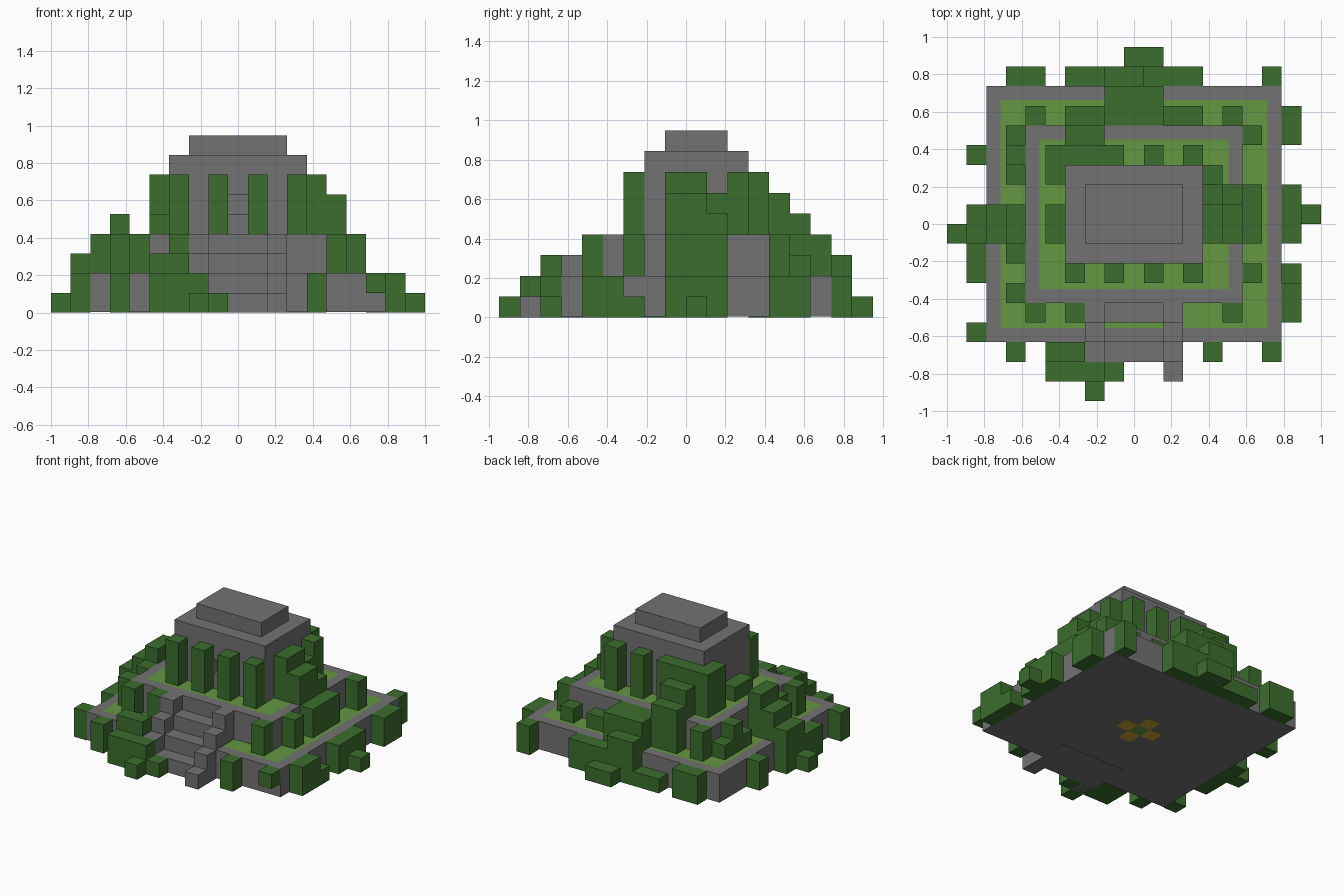
import bpy
import bmesh

cube = bpy.data.objects.get("Cube")
if cube:
    bpy.data.objects.remove(cube)

U = 2 / 19          # size of one block
MID_X, MID_Y = 9.5, 9


def material(name, r, g, b):
    m = bpy.data.materials.new(name)
    m.use_nodes = True
    m.diffuse_color = (r, g, b, 1)
    bsdf = next(n for n in m.node_tree.nodes if n.type == "BSDF_PRINCIPLED")
    bsdf.inputs["Base Color"].default_value = (r, g, b, 1)
    return m


STONE = material("stone grey", 0.17, 0.17, 0.17)
LEAF = material("leaf green", 0.045, 0.155, 0.027)
GRASS = material("grass green", 0.13, 0.31, 0.055)
GOLD = material("gold", 0.6, 0.37, 0.04)


def add_box(bm, x, y, z):
    """Add a box given its block ranges along each axis."""
    for v in bmesh.ops.create_cube(bm, size=1)["verts"]:
        v.co.x = (x[v.co.x > 0] - MID_X) * U
        v.co.y = (y[v.co.y > 0] - MID_Y) * U
        v.co.z = z[v.co.z > 0] * U


def finish(name, bm, *mats):
    mesh = bpy.data.meshes.new(name)
    bm.to_mesh(mesh)
    bm.free()
    for m in mats:
        mesh.materials.append(m)
    obj = bpy.data.objects.new(name, mesh)
    bpy.context.collection.objects.link(obj)


def boxes(name, mat, *ranges):
    bm = bmesh.new()
    for r in ranges:
        add_box(bm, *r)
    finish(name, bm, mat)


def terrace(name, x, y, z):
    """Stone tier whose top is inset with grass inside a paved rim."""
    bm = bmesh.new()
    add_box(bm, x, y, z)
    bm.normal_update()
    top = max(bm.faces, key=lambda f: f.calc_center_median().z)
    bmesh.ops.inset_region(bm, faces=[top], thickness=U)
    top.material_index = 1
    finish(name, bm, STONE, GRASS)


def bush(x, y, top, width=1, depth=1):
    return (x, x + width), (y, y + depth), top


def hedge(name, bottom, *bushes):
    """Leafy blocks that all stand on the same level."""
    boxes(name, LEAF, *[(x, y, (bottom, top)) for x, y, top in bushes])


# Two planted terraces
terrace("lower_terrace", (2, 17), (3, 16), (0.04, 2))
terrace("upper_terrace", (4, 15), (5, 14), (2, 4))

# Temple with a small window niche in the front wall
boxes("temple_body", STONE, ((6, 13), (8, 12), (4, 8)))
boxes("temple_front_wall", STONE,
      ((6, 9), (7, 8), (4, 8)), ((10, 13), (7, 8), (4, 8)),
      ((9, 10), (7, 8), (4, 5)), ((9, 10), (7, 8), (6, 8)))
boxes("temple_roof", STONE, ((7, 12), (8, 11), (8, 9)))

# Front stairway: each step rises one block, rails are one block higher
boxes("stairs", STONE, *[((8, 11), (2 + i, 3 + i), (0, 1 + i)) for i in range(3)])
for rail, x in (("right_stair_rail", 7), ("left_stair_rail", 11)):
    boxes(rail, STONE, *[((x, x + 1), (1 + i, 2 + i), (0, 1 + i)) for i in range(4)])

# Bushes on the ground around the lower terrace
hedge("back_ground_bushes", 0,
      bush(3, 16, 2, width=2), bush(6, 16, 1, width=2), bush(8, 16, 3, width=2),
      bush(10, 16, 2, width=3), bush(16, 16, 2), bush(9, 17, 1, width=2))
hedge("right_ground_bushes", 0,
      bush(1, 12, 2), bush(1, 8, 3), bush(1, 9, 3), bush(0, 8, 1),
      bush(1, 6, 2, depth=2), bush(1, 3, 2))
hedge("left_ground_bushes", 0,
      bush(17, 13, 2, depth=2), bush(17, 8, 2, depth=3), bush(18, 9, 1),
      bush(17, 6, 1), bush(17, 4, 2, depth=2))
hedge("front_ground_bushes", 0,
      bush(3, 2, 2), bush(5, 2, 3, width=2), bush(13, 2, 2),
      bush(5, 1, 2, width=3), bush(8, 1, 1), bush(7, 0, 1))

# Bush clinging to the front wall
hedge("front_wall_bush", 1, bush(16, 2, 2))

# Bushes on the lower terrace
hedge("back_lower_bushes", 2,
      bush(8, 15, 4, width=3), bush(4, 14, 4), bush(6, 14, 5, width=2),
      bush(8, 14, 4, width=3), bush(11, 14, 3, width=2), bush(14, 14, 3))
hedge("right_lower_bushes", 2,
      bush(3, 13, 3), bush(3, 12, 4), bush(3, 11, 3), bush(2, 8, 4, depth=2),
      bush(3, 8, 5, depth=2), bush(3, 7, 4), bush(3, 5, 4))
hedge("left_lower_bushes", 2,
      bush(15, 13, 4), bush(15, 8, 4, depth=3), bush(15, 6, 4))
hedge("front_lower_bushes", 2, bush(4, 4, 4), bush(6, 4, 4), bush(14, 4, 4))

# Bushes on the upper terrace, around the temple
hedge("front_upper_bushes", 4, *[bush(x, 6, 7) for x in range(6, 13, 2)])
hedge("back_upper_bushes", 4,
      bush(5, 12, 7, width=4), bush(10, 12, 7), bush(12, 12, 7),
      bush(6, 13, 6, width=2))
hedge("right_upper_bushes", 4, bush(5, 11, 7), bush(5, 8, 5, depth=2))
hedge("left_upper_bushes", 4,
      bush(13, 11, 7), bush(13, 10, 6), bush(13, 8, 7, depth=2),
      bush(14, 10, 5), bush(14, 8, 6, depth=2))

# Cross of plates set into the underside
boxes("underside_cross", GOLD, *[((9 + i, 10 + i), (9 + j, 10 + j), (0, 0.05))
                                 for i, j in ((1, 0), (-1, 0), (0, 1), (0, -1))])
boxes("underside_center", GRASS, ((9, 10), (9, 10), (0, 0.05)))
